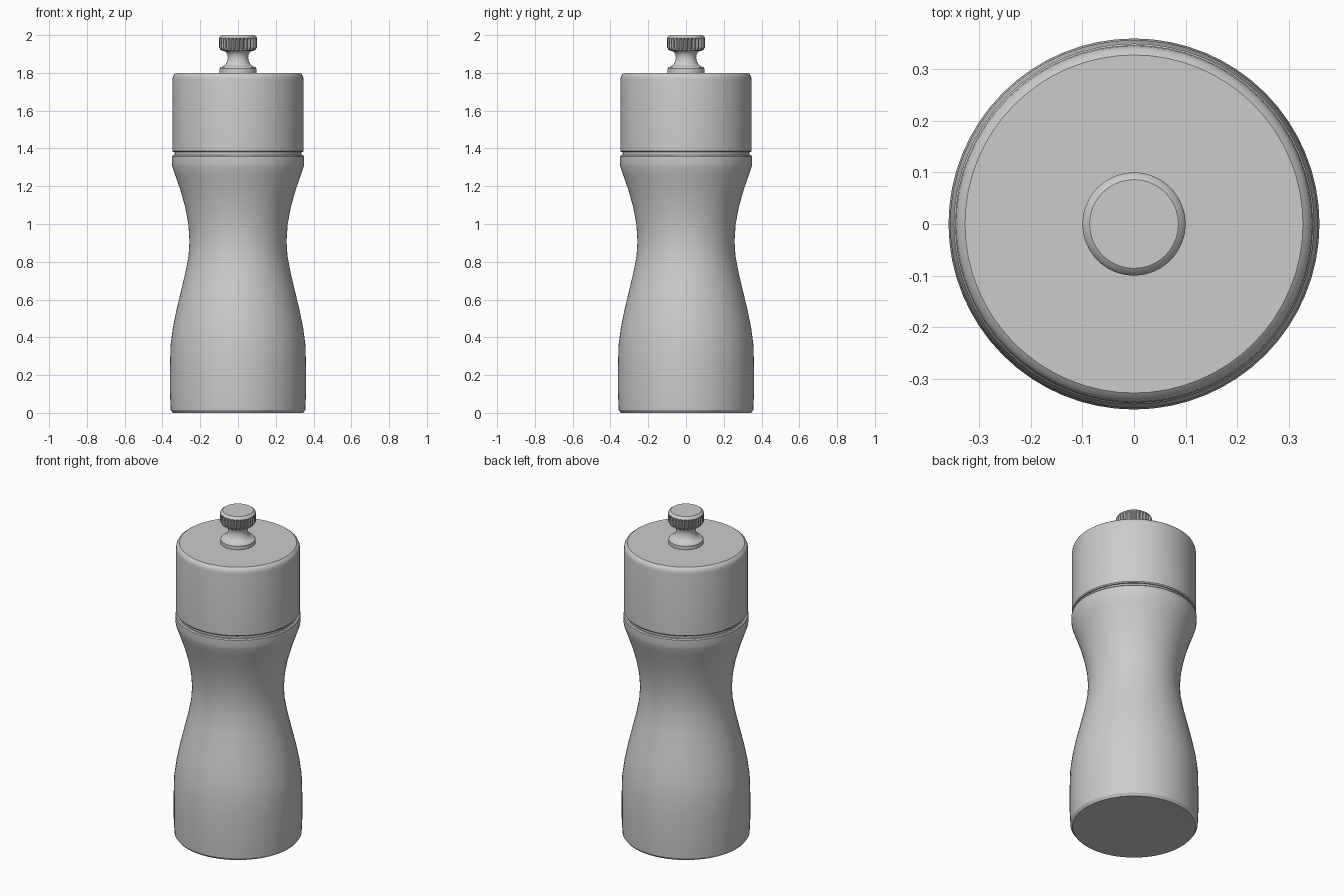
import bpy
import bmesh
import math

cube = bpy.data.objects.get("Cube")
if cube:
    bpy.data.objects.remove(cube, do_unlink=True)

grey = bpy.data.materials.new("plain grey")
grey.use_nodes = True
colour = (0.6, 0.6, 0.6, 1)
grey.diffuse_color = colour
grey.node_tree.nodes["Principled BSDF"].inputs["Base Color"].default_value = colour


def lathe(name, profile, sides=64, flutes=(), angle=30):
    """Turn a (radius, height) profile; rows listed in flutes get grooves."""
    bm = bmesh.new()
    rings = []
    for row, (radius, z) in enumerate(profile):
        ring = []
        for i in range(sides):
            a = math.tau * i / sides
            r = radius * (0.93 if row in flutes and i % 4 > 1 else 1)
            ring.append(bm.verts.new((r * math.cos(a), r * math.sin(a), z)))
        rings.append(ring)
    for low, high in zip(rings, rings[1:]):
        for i in range(sides):
            j = (i + 1) % sides
            bm.faces.new((low[i], low[j], high[j], high[i]))
    bm.faces.new(rings[0][::-1])
    bm.faces.new(rings[-1])
    mesh = bpy.data.meshes.new(name)
    bm.to_mesh(mesh)
    bm.free()
    mesh.materials.append(grey)
    obj = bpy.data.objects.new(name, mesh)
    bpy.context.collection.objects.link(obj)
    bpy.ops.object.select_all(action='DESELECT')
    obj.select_set(True)
    bpy.context.view_layer.objects.active = obj
    bpy.ops.object.shade_smooth_by_angle(angle=math.radians(angle))
    return obj


# Waisted grinder body with a collar at the top
lathe("body", [
    (0.345, 0), (0.356, 0.015), (0.36, 0.1), (0.36, 0.25), (0.357, 0.36),
    (0.345, 0.45), (0.327, 0.54), (0.303, 0.64), (0.279, 0.74),
    (0.262, 0.83), (0.257, 0.91), (0.263, 1.0), (0.28, 1.09),
    (0.305, 1.18), (0.333, 1.26), (0.347, 1.3), (0.35, 1.32),
    (0.35, 1.358), (0.345, 1.364)])

# Recessed ring between body and head
lathe("joint_ring", [(0.335, 1.355), (0.335, 1.39)])

# Turning head with a rounded top edge
lathe("head", [
    (0.342, 1.38), (0.347, 1.386), (0.347, 1.765), (0.345, 1.78),
    (0.339, 1.792), (0.328, 1.8)])

# Foot and curved neck of the knob
lathe("knob_stem", [
    (0.098, 1.795), (0.098, 1.822), (0.092, 1.83), (0.076, 1.836),
    (0.063, 1.85), (0.056, 1.868), (0.054, 1.882), (0.057, 1.9),
    (0.066, 1.912), (0.08, 1.92)])

# Fluted grip of the knob
lathe("knob_grip", [
    (0.08, 1.916), (0.092, 1.921), (0.1, 1.934), (0.1, 1.975),
    (0.1, 1.985), (0.096, 1.993), (0.086, 2.0)],
    sides=112, flutes=(2, 3))
